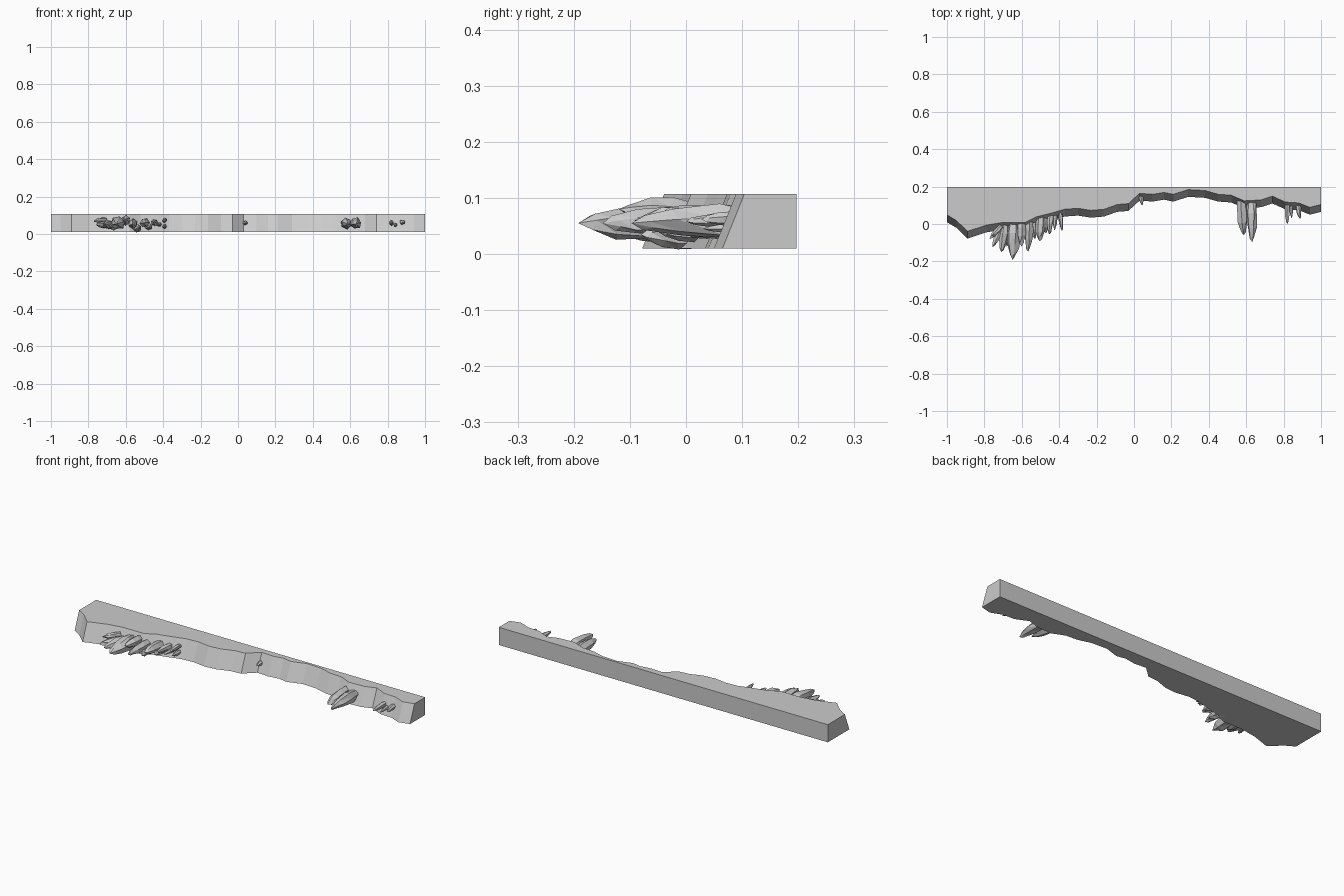
import bpy, bmesh, math, random
from mathutils import Vector

random.seed(4)
cube = bpy.data.objects.get("Cube")
if cube:
    bpy.data.objects.remove(cube, do_unlink=True)

stone = bpy.data.materials.new("pale grey stone")
stone.use_nodes = True
COLOUR = (0.6, 0.6, 0.6, 1)
stone.diffuse_color = COLOUR
stone.node_tree.nodes["Principled BSDF"].inputs["Base Color"].default_value = COLOUR

BOTTOM, TOP, BACK, SLOPE = 0.01, 0.107, 0.197, 0.039


def finish(bm, name):
    bmesh.ops.recalc_face_normals(bm, faces=bm.faces)
    mesh = bpy.data.meshes.new(name)
    bm.to_mesh(mesh)
    bm.free()
    mesh.materials.append(stone)
    bpy.context.collection.objects.link(bpy.data.objects.new(name, mesh))


# Ledge: wavy front edge at the bottom, sloping back towards the top
edge = [(-1, .01), (-.95, -.02), (-.89, -.078), (-.79, -.045), (-.7, -.03),
        (-.58, -.03), (-.52, 0), (-.44, .02), (-.37, .04), (-.3, .045),
        (-.23, .034), (-.16, .04), (-.09, .065), (-.03, .07), (0, .098),
        (.03, .125), (.1, .12), (.16, .13), (.21, .12), (.29, .145),
        (.38, .14), (.45, .12), (.52, .115), (.59, .085), (.68, .09),
        (.74, .11), (.81, .078), (.88, .074), (.94, .05), (1, .065)]
bm = bmesh.new()
low = [bm.verts.new((x, y, BOTTOM)) for x, y in edge]
high = [bm.verts.new((x, y + SLOPE, TOP)) for x, y in edge]
low += [bm.verts.new((x, BACK, BOTTOM)) for x in (1, -1)]
high += [bm.verts.new((x, BACK, TOP)) for x in (1, -1)]
bm.faces.new(low)
bm.faces.new(high)
for i in range(len(low)):
    j = (i + 1) % len(low)
    bm.faces.new((low[i], low[j], high[j], high[i]))
finish(bm, "ledge")


# Crystal: faceted rod that swells, then tapers to a blunt tip
def crystal(name, root, tip, radius, sides=6):
    root, tip = Vector(root), Vector(tip)
    turn = (tip - root).to_track_quat('Z', 'Y')
    length = (tip - root).length
    start = random.uniform(0, math.tau)
    bm = bmesh.new()
    rings = []
    for along, width in ((0, .8), (.3, 1), (.62, .85), (.86, .45)):
        ring = []
        for k in range(sides):
            a = start + math.tau * k / sides
            r = radius * width * random.uniform(.85, 1.15)
            t = along + random.uniform(-.06, .06)
            offset = Vector((math.cos(a) * r, math.sin(a) * r, t * length))
            ring.append(bm.verts.new(root + turn @ offset))
        rings.append(ring)
    point = bm.verts.new(tip)
    bm.faces.new(rings[0])
    for a, b in zip(rings, rings[1:]):
        for k in range(sides):
            n = (k + 1) % sides
            bm.faces.new((a[k], a[n], b[n]))
            bm.faces.new((a[k], b[n], b[k]))
    for k in range(sides):
        bm.faces.new((rings[-1][k], rings[-1][(k + 1) % sides], point))
    finish(bm, name)


# Each entry: root x, y, z, tip x, y, z, radius
clusters = {
    "large_cluster_crystal": [
        (-.70, .0, .05, -.757, -.125, .05, .021),
        (-.71, -.01, .075, -.772, -.08, .07, .015),
        (-.69, .0, .05, -.71, -.15, .055, .026),
        (-.64, .0, .06, -.648, -.192, .055, .035),
        (-.66, .0, .04, -.68, -.12, .04, .022),
        (-.60, .02, .07, -.60, -.12, .08, .026),
        (-.56, .02, .055, -.565, -.148, .055, .026),
        (-.545, .02, .03, -.53, -.08, .035, .022),
        (-.495, .04, .06, -.505, -.092, .06, .026),
        (-.48, .04, .04, -.47, -.05, .04, .02),
        (-.445, .06, .06, -.452, -.055, .065, .018),
        (-.42, .06, .05, -.425, -.035, .05, .013),
        (-.395, .06, .07, -.385, -.037, .078, .013),
        (-.39, .06, .04, -.395, -.01, .04, .012)],
    "pair_crystal": [
        (.575, .125, .058, .587, -.06, .055, .031),
        (.63, .125, .058, .632, -.097, .055, .03)],
    "small_crystal": [
        (.82, .11, .06, .82, .0, .058, .014),
        (.84, .11, .05, .842, .03, .045, .01),
        (.875, .11, .065, .888, .028, .062, .014),
        (.035, .15, .06, .045, .1, .06, .012)],
}
for name, entries in clusters.items():
    for n, e in enumerate(entries, 1):
        crystal(f"{name}_{n}", e[:3], e[3:6], e[6])
